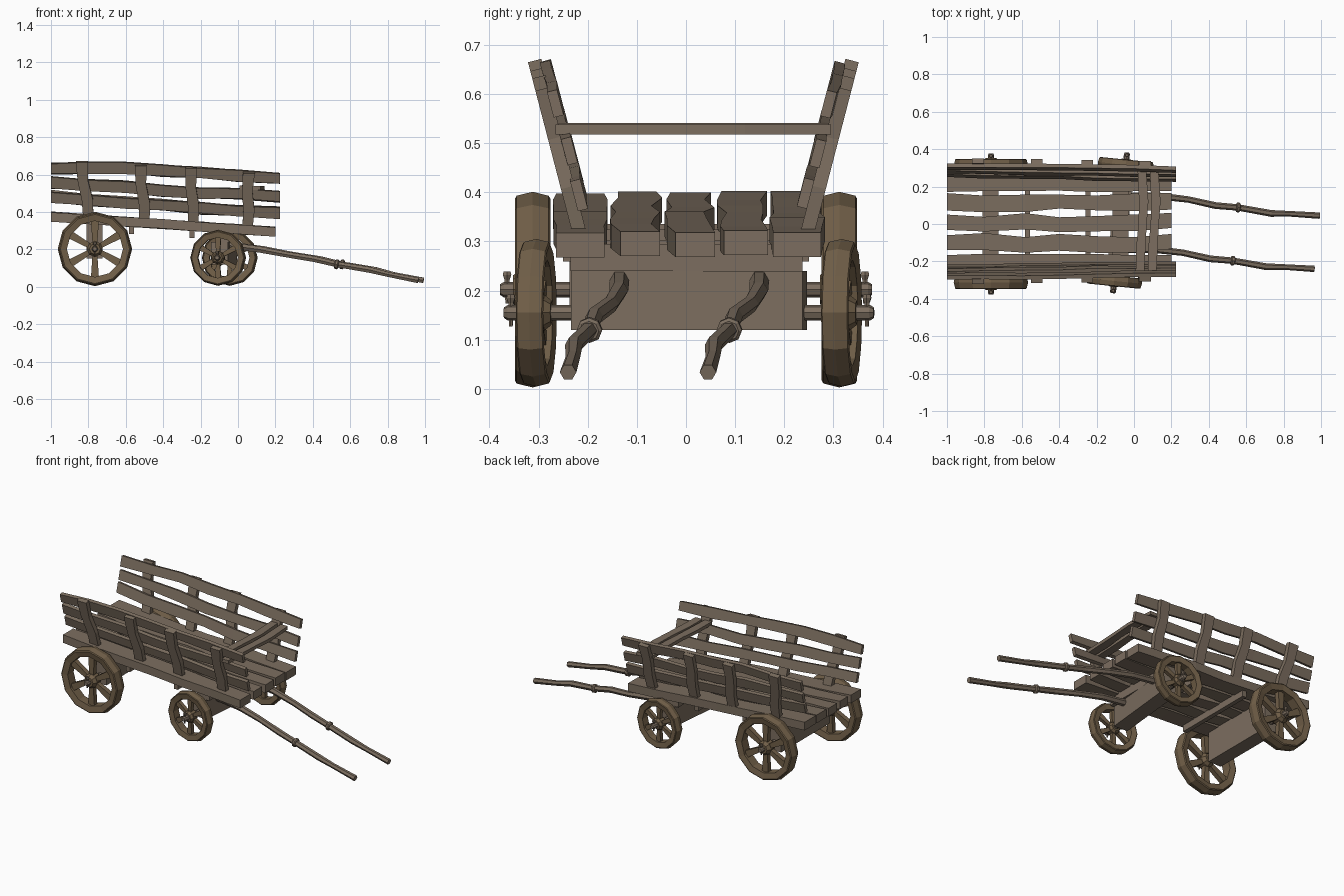
import bpy, bmesh, math, random
from mathutils import Vector, Matrix

if "Cube" in bpy.data.objects:
    bpy.data.objects.remove(bpy.data.objects["Cube"])

random.seed(4)


def material(name, col):
    m = bpy.data.materials.new(name)
    m.diffuse_color = (*col, 1)
    m.use_nodes = True
    m.node_tree.nodes["Principled BSDF"].inputs["Base Color"].default_value = m.diffuse_color
    return m


WOOD = material("weathered_wood", (0.20, 0.155, 0.115))
WHEEL = material("wheel_wood", (0.165, 0.115, 0.065))


def finish(name, bm, mat=WOOD, mtx=None):
    bmesh.ops.recalc_face_normals(bm, faces=bm.faces)
    me = bpy.data.meshes.new(name)
    bm.to_mesh(me)
    bm.free()
    me.materials.append(mat)
    ob = bpy.data.objects.new(name, me)
    bpy.context.collection.objects.link(ob)
    if mtx:
        ob.matrix_world = mtx
    return ob


def loft(bm, rings, closed=False):
    """Skin a list of point rings; cap the ends unless the loop closes."""
    vs = [[bm.verts.new(p) for p in r] for r in rings]
    n = len(vs[0])
    for i in range(len(vs) if closed else len(vs) - 1):
        a, b = vs[i], vs[(i + 1) % len(vs)]
        for k in range(n):
            bm.faces.new((a[k], a[(k + 1) % n], b[(k + 1) % n], b[k]))
    if not closed:
        bm.faces.new(vs[0])
        bm.faces.new(vs[-1])


def add_board(bm, pts, widths, t, wdir, tdir):
    w, d = Vector(wdir).normalized(), Vector(tdir).normalized() * t / 2
    rings = []
    for p, wid in zip(pts, widths):
        p, h = Vector(p), w * wid / 2
        rings.append([p - h - d, p + h - d, p + h + d, p - h + d])
    loft(bm, rings)


def board(name, pts, widths, t, wdir, tdir, mtx=None):
    bm = bmesh.new()
    add_board(bm, pts, widths, t, wdir, tdir)
    return finish(name, bm, mtx=mtx)


def add_rod(bm, pts, radii, sides=6):
    rings = []
    for i, p in enumerate(pts):
        a, b = Vector(pts[max(i - 1, 0)]), Vector(pts[min(i + 1, len(pts) - 1)])
        q = (b - a).to_track_quat('Z', 'X' if abs((b - a).normalized().x) < .7 else 'Y')
        rings.append([Vector(p) + q @ Vector((math.cos(k * math.tau / sides), math.sin(k * math.tau / sides), 0)) * radii[i]
                      for k in range(sides)])
    loft(bm, rings)


def rod(name, pts, radii, sides=6, mtx=None):
    bm = bmesh.new()
    add_rod(bm, pts, radii, sides)
    return finish(name, bm, mtx=mtx)


def box(name, lo, hi, mtx=None):
    m = [(a + b) / 2 for a, b in zip(lo, hi)]
    return board(name, [(m[0], lo[1], m[2]), (m[0], hi[1], m[2])], [hi[2] - lo[2]] * 2,
                 hi[0] - lo[0], (0, 0, 1), (1, 0, 0), mtx)


def wheel(name, r, inner, half, hub, mtx):
    bm = bmesh.new()
    # rim with a ridged tread
    prof = [(inner, -half * .8), (r * .93, -half), (r * .96, -half * .9), (r, 0),
            (r * .96, half * .9), (r * .93, half), (inner, half * .8)]
    loft(bm, [[(p * math.cos(a), y, p * math.sin(a)) for p, y in prof]
              for a in (math.tau * i / 12 for i in range(12))], closed=True)
    # hub
    add_rod(bm, [(0, y, 0) for y in (-half * 1.1, -half * .6, half * .6, half * 1.1)],
            [hub * .7, hub, hub, hub * .7], 8)
    # spokes
    for i in range(6):
        a = math.tau * (i + .5) / 6
        d = Vector((math.cos(a), 0, math.sin(a)))
        add_board(bm, [d * hub * .7, d * (inner + .012)], [r * .13, r * .22], half * .8,
                  (-d.z, 0, d.x), (0, 1, 0))
    finish(name, bm, WHEEL, mtx)


def axle_set(name, r, inner, half, hub, mtx):
    rod(name + "_axle", [(0, -.378, 0), (0, -.37, 0), (0, .37, 0), (0, .378, 0)],
        [.011, .016, .016, .011], 8, mtx)
    for s, side in ((-1, "right"), (1, "left")):
        wheel(f"{name}_{side}_wheel", r, inner, half, hub, mtx @ Matrix.Translation((0, s * .312, 0)))
        rod(f"{name}_{side}_linchpin", [(0, s * .364, z) for z in (-.028, .02, .03, .037)],
            [.004, .006, .010, .008], 6, mtx)


# rear running gear
axle_set("rear", .199, .15, .036, .042, Matrix.Translation((-.765, 0, .202)))
box("rear_beam", (-.81, -.237, .15), (-.725, .237, .335))

# front running gear, steered slightly to the right
steer = Matrix.Translation((-.075, .006, 0)) @ Matrix.Rotation(-.1, 4, 'Z')
axle_set("front", .15, .108, .028, .036, steer @ Matrix.Translation((0, 0, .155)))
box("front_beam", (-.045, -.237, .12), (.045, .237, .24), steer)
box("front_bolster", (-.115, -.235, .24), (-.03, .237, .295))

# pulling shafts with collars
for s, side in ((-1, "right"), (1, "left")):
    path = [(x, s * .143 + y, z) for x, y, z in
            ((.03, .004, .222), (.2, .02, .2), (.35, .018, .172), (.5, .0, .148), (.62, .002, .12),
             (.8, -.012, .09), (.9, -.004, .065), (1.058, .002, .034))]
    rod(side + "_shaft", path, [.02, .019, .017, .018, .017, .018, .015, .017], 6, steer)
    c = Vector(path[4])
    d = Vector((.98, 0, -.19))
    rod(side + "_shaft_collar", [c + d * k for k in (-.011, -.006, .006, .011)],
        [.02, .026, .026, .02], 8, steer)


def bed_z(x):
    return .375 - (x + 1) * .0667


# bed planks, sloping to the front with uneven edges
XS = (-1, -.8, -.58, -.4, -.2, 0, .2)
for i, (y, w) in enumerate(((-.215, .105), (-.102, .084), (.007, .086), (.117, .086), (.226, .105))):
    jig = 0 if i in (0, 4) else .012
    board(f"bed_plank_{i + 1}",
          [(x, y + random.uniform(-jig, jig), bed_z(x) + random.uniform(-.003, .003)) for x in XS],
          [w + random.uniform(-.012, .008) for _ in XS], .05, (0, 1, 0), (0, 0, 1))

# joists under the bed
for i, x in enumerate((-.57, -.245)):
    z = bed_z(x)
    box(f"joist_{i + 1}", (x - .013, -.25, z - .065), (x + .013, .25, z - .022))

# leaning side racks: stakes outside, slats inside
LEAN = .26
SX = (-1, -.8, -.6, -.4, -.2, 0, .225)
SLATS = ((.482, .467, .45, .437, .42, .405, .395),
         (.556, .546, .536, .516, .503, .497, .48),
         (.63, .634, .634, .622, .609, .593, .577))
for s, side in ((-1, "right"), (1, "left")):
    def lean_y(z, off=0):
        return .015 + s * (.235 + (z - .33) * LEAN + off)
    up, out = (0, s * LEAN, 1), (0, s, -LEAN)
    for i, (xb, xt, top) in enumerate(((-.80, -.835, .668), (-.5, -.52, .65), (-.24, -.25, .635), (.05, .058, .61))):
        bot = bed_z(xb) + .005
        pts = []
        for k, bend in enumerate((0, .006, -.006, 0)):
            z = bot + (top - bot) * k / 3
            pts.append((xb + (xt - xb) * k / 3 + bend, lean_y(z), z))
        board(f"{side}_stake_{i + 1}", pts, [.055, .06, .056, .064], .028, (1, 0, 0), out)
    for i, zs in enumerate(SLATS):
        pts = []
        for x, z in zip(SX, zs):
            z += random.uniform(-.004, .004)
            pts.append((x, lean_y(z, -.022 + random.uniform(-.003, .003)), z))
        board(f"{side}_slat_{i + 1}", pts, [.058 + random.uniform(-.006, .006) for _ in SX], .021, up, out)

# front crossbars tying the racks together
for i, x in enumerate((.04, .105)):
    board(f"front_crossbar_{i + 1}",
          [(x + b, y, .531 - i * .003) for b, y in
           ((-.008, -.265), (-.004, -.13), (.006, 0), (.012, .12), (.002, .295))],
          [.046, .05, .044, .05, .046], .02, (1, 0, 0), (0, 0, 1))
